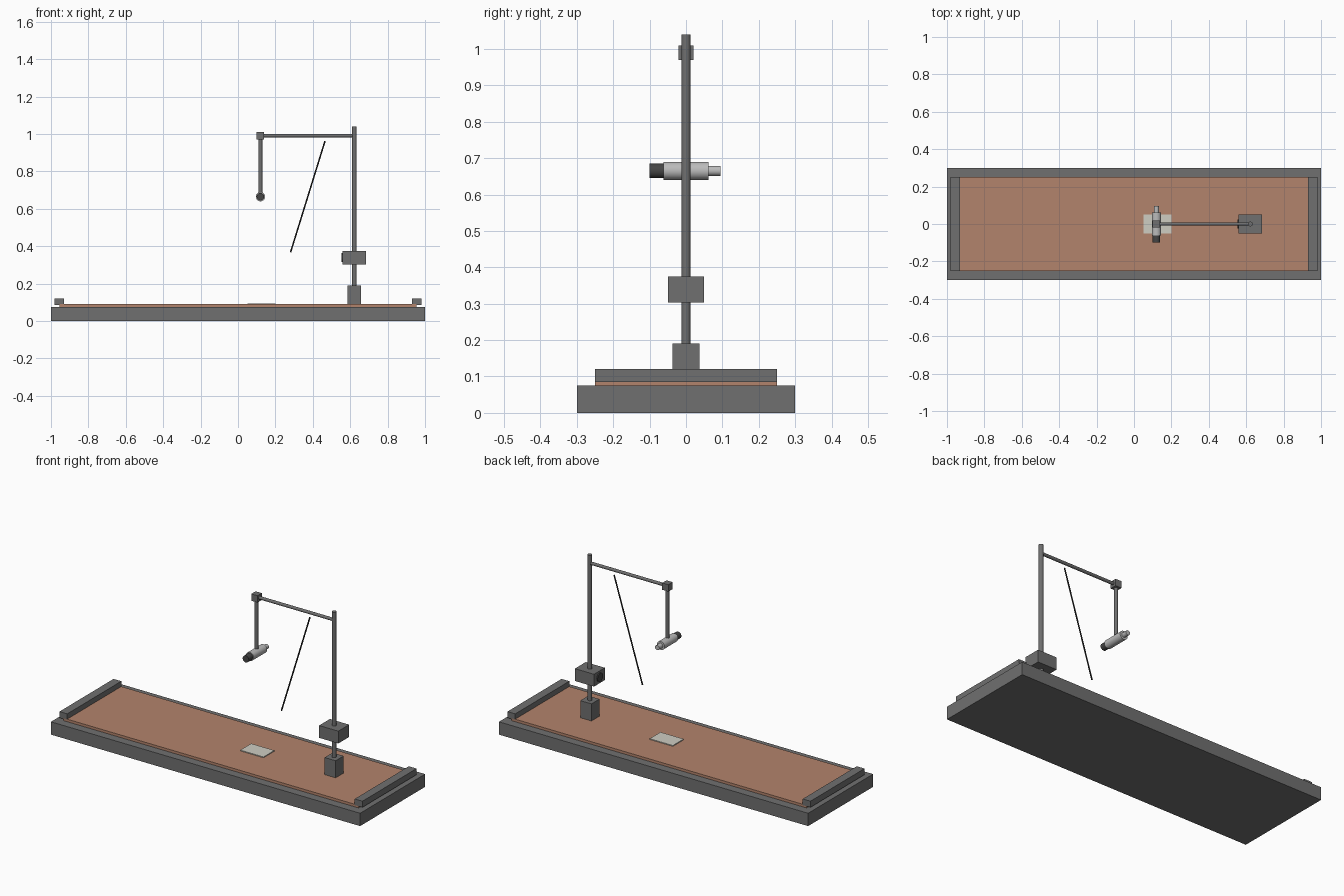
import bpy
from math import radians
from mathutils import Vector

if "Cube" in bpy.data.objects:
    bpy.data.objects.remove(bpy.data.objects["Cube"])


def material(name, rgb):
    m = bpy.data.materials.new(name)
    m.diffuse_color = (*rgb, 1)
    m.use_nodes = True
    m.node_tree.nodes["Principled BSDF"].inputs["Base Color"].default_value = m.diffuse_color
    return m


BROWN = material("mat_brown", (0.45, 0.23, 0.15))
BLACK = material("black", (0.02, 0.02, 0.02))
DARK = material("dark", (0.06, 0.06, 0.06))
LIGHT = material("light_metal", (0.5, 0.5, 0.5))
PALE = material("pale", (0.62, 0.61, 0.54))
GREY = material("frame_grey", (0.16, 0.16, 0.16))


def box(name, lo, hi, mat=GREY):
    lo, hi = Vector(lo), Vector(hi)
    bpy.ops.mesh.primitive_cube_add(size=1, location=(lo + hi) / 2)
    ob = bpy.context.object
    ob.name = name
    ob.scale = hi - lo
    bpy.ops.object.transform_apply(location=False, rotation=False, scale=True)
    ob.data.materials.append(mat)
    return ob


def rod(name, a, b, r, mat=GREY, sides=32):
    a, b = Vector(a), Vector(b)
    bpy.ops.mesh.primitive_cylinder_add(vertices=sides, radius=r, depth=(b - a).length,
                                        location=(a + b) / 2)
    ob = bpy.context.object
    ob.name = name
    ob.rotation_euler = (b - a).to_track_quat('Z', 'Y').to_euler()
    ob.data.materials.append(mat)
    bpy.ops.object.shade_smooth_by_angle(angle=radians(35))
    return ob


# Bed with mat, end stops and sample plate
box("base", (-1, -0.3, 0), (1, 0.3, 0.075))
box("bed_mat", (-0.955, -0.25, 0.075), (0.955, 0.25, 0.09), BROWN)
for side, s in (("left", -1), ("right", 1)):
    x = sorted((s * 0.93, s * 0.98))
    box(side + "_end_stop", (x[0], -0.25, 0.085), (x[1], 0.25, 0.121))
box("sample_plate", (0.05, -0.05, 0.088), (0.2, 0.05, 0.095), PALE)

# Column with foot and sensor housing
PX = 0.622
box("column_foot", (PX - 0.036, -0.037, 0.085), (PX + 0.036, 0.037, 0.19))
rod("column", (PX, 0, 0.09), (PX, 0, 1.04), 0.0125)
box("sensor_housing", (PX - 0.062, -0.05, 0.303), (PX + 0.062, 0.05, 0.375))
rod("sensor_lens", (PX - 0.068, 0, 0.34), (PX - 0.04, 0, 0.34), 0.025, DARK)

# Overhead arm, joint and drop rod
AX, SZ = 0.12, 0.665
rod("arm", (AX, 0, 0.991), (PX, 0, 0.991), 0.009)
box("arm_joint", (AX - 0.02, -0.02, 0.97), (AX + 0.02, 0.02, 1.01))
rod("drop_rod", (AX, 0, SZ), (AX, 0, 0.98), 0.01)

# Scope pointing along y
rod("scope_body", (AX, -0.062, SZ), (AX, 0.062, SZ), 0.025, LIGHT)
rod("scope_front", (AX, -0.1, SZ), (AX, -0.06, SZ), 0.02, DARK)
rod("scope_eyepiece", (AX, 0.06, SZ), (AX, 0.095, SZ), 0.014, LIGHT)

# Thin cable
rod("cable", (0.465, 0, 0.962), (0.281, 0, 0.368), 0.004, BLACK, 12)
